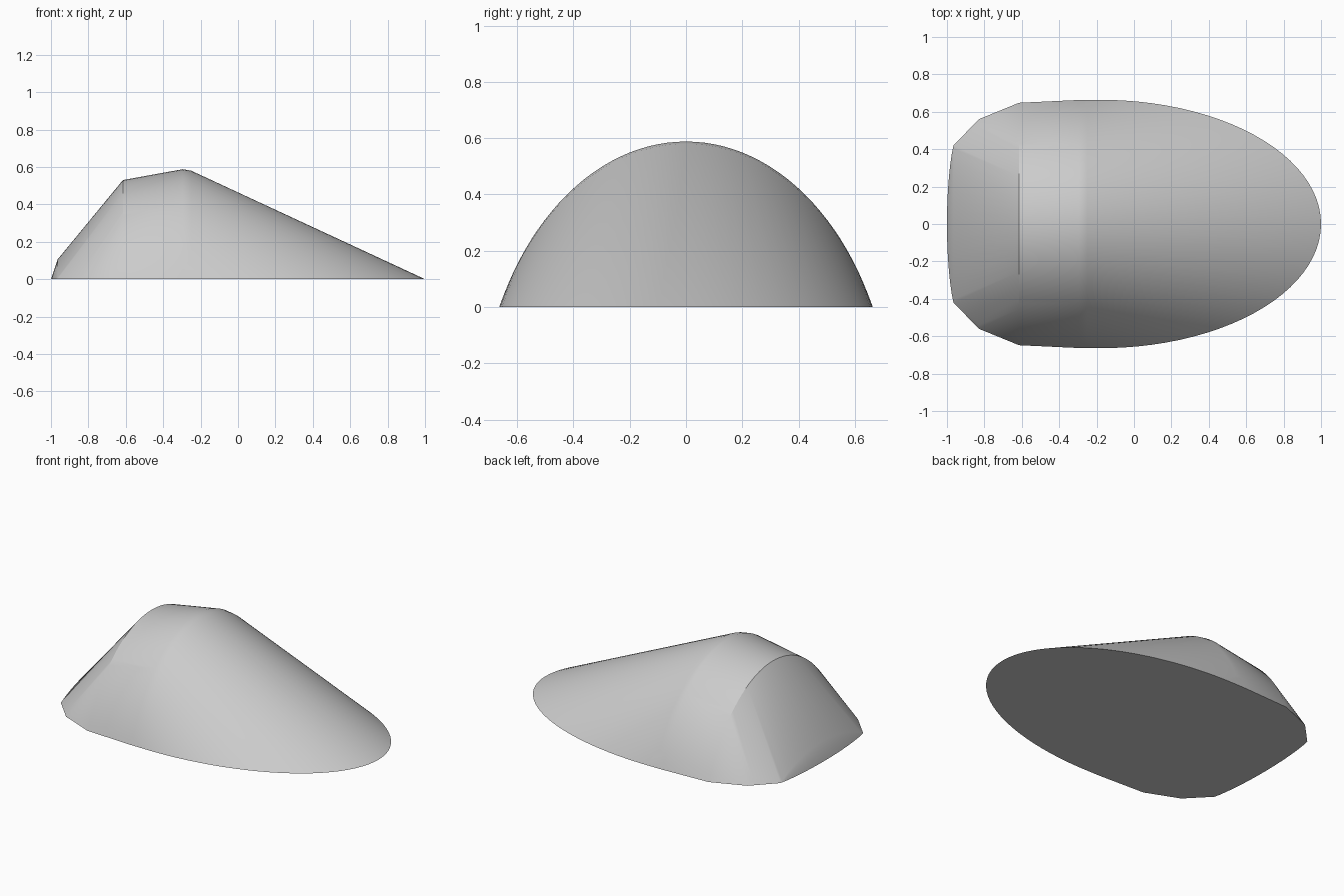
import bpy, bmesh, math

cube = bpy.data.objects.get("Cube")
if cube:
    bpy.data.objects.remove(cube, do_unlink=True)

SEGMENTS = 48
K = 1.41  # height to width ratio of the elliptical ribs


def rib(x, height, half_width):
    """Elliptical arch across the body, standing on the ground at both sides."""
    a = (half_width ** 2 + (height / K) ** 2) * K / (2 * height)
    end = math.asin(half_width / a)
    pts = []
    for i in range(SEGMENTS + 1):
        t = -end + 2 * end * i / SEGMENTS
        z = height - K * a * (1 - math.cos(t))
        pts.append((x, a * math.sin(t), max(z, 0) if 0 < i < SEGMENTS else 0))
    return pts


def ground_arc(cx, rx, ry, start, stop):
    """Part of an ellipse lying on the ground."""
    angles = [start + (stop - start) * i / SEGMENTS for i in range(SEGMENTS + 1)]
    return [(cx + rx * math.cos(t), ry * math.sin(t), 0) for t in angles]


# Ribs from the blunt end to the rounded summit
points = []
for x, h, w in ((-0.965, 0.105, 0.42), (-0.83, 0.267, 0.56),
                (-0.615, 0.53, 0.648), (-0.295, 0.588, 0.663),
                (-0.25, 0.58, 0.663)):
    points += rib(x, h, w)

# Long rounded toe and slightly bowed blunt end
points += ground_arc(-0.18, 1.18, 0.664, -1.6, 1.6)
points += ground_arc(-0.9, 0.1, 0.56, math.pi - 0.75, math.pi + 0.75)

# Stretch a skin over the ribs
bm = bmesh.new()
for p in points:
    bm.verts.new(p)
bmesh.ops.remove_doubles(bm, verts=bm.verts, dist=0.002)
bmesh.ops.convex_hull(bm, input=bm.verts)
loose = [v for v in bm.verts if not v.link_faces]
bmesh.ops.delete(bm, geom=loose, context='VERTS')
bmesh.ops.dissolve_limit(bm, angle_limit=0.005, verts=bm.verts, edges=bm.edges)
bmesh.ops.recalc_face_normals(bm, faces=bm.faces)

mesh = bpy.data.meshes.new("wedge_body")
bm.to_mesh(mesh)
bm.free()
body = bpy.data.objects.new("wedge_body", mesh)
bpy.context.collection.objects.link(body)

# Plain grey
grey = bpy.data.materials.new("plain_grey")
grey.use_nodes = True
colour = (0.6, 0.6, 0.6, 1)
grey.diffuse_color = colour
grey.node_tree.nodes["Principled BSDF"].inputs["Base Color"].default_value = colour
mesh.materials.append(grey)

bpy.ops.object.select_all(action='DESELECT')
body.select_set(True)
bpy.context.view_layer.objects.active = body
bpy.ops.object.shade_smooth_by_angle(angle=math.radians(28))
